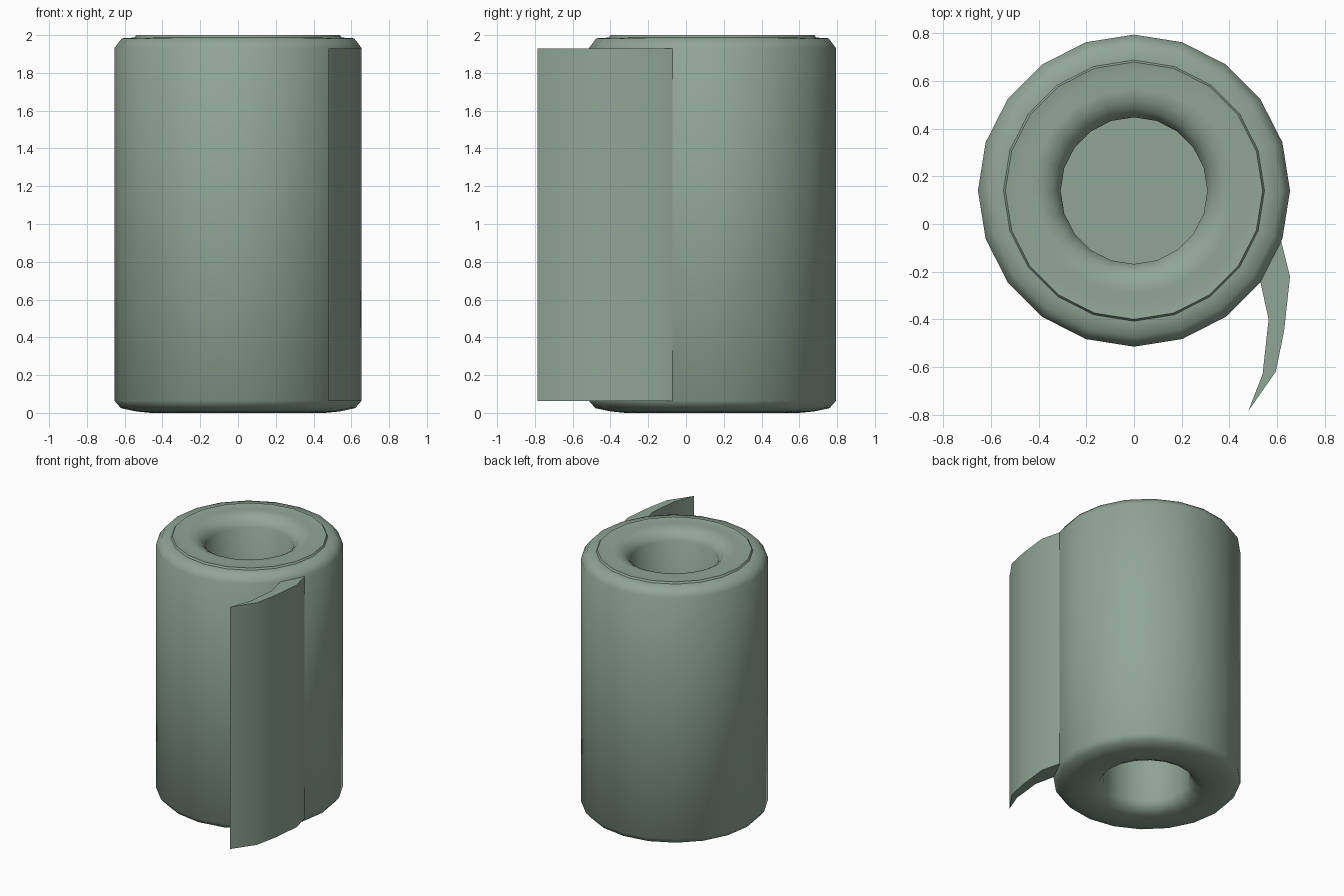
import bpy, bmesh, math

if "Cube" in bpy.data.objects:
    bpy.data.objects.remove(bpy.data.objects["Cube"])

SIDES = 20
CY = 0.14   # roll axis offset in y


def finish(name, bm, angle):
    bmesh.ops.recalc_face_normals(bm, faces=bm.faces[:])
    me = bpy.data.meshes.new(name)
    bm.to_mesh(me)
    bm.free()
    ob = bpy.data.objects.new(name, me)
    bpy.context.collection.objects.link(ob)
    mat = bpy.data.materials.get("paper") or bpy.data.materials.new("paper")
    mat.diffuse_color = (0.28, 0.38, 0.31, 1)
    mat.use_nodes = True
    mat.node_tree.nodes["Principled BSDF"].inputs["Base Color"].default_value = mat.diffuse_color
    me.materials.append(mat)
    bpy.ops.object.select_all(action='DESELECT')
    ob.select_set(True)
    bpy.context.view_layer.objects.active = ob
    bpy.ops.object.shade_smooth_by_angle(angle=math.radians(angle))
    return ob


def lathe(name, profile, angle=50, closed=False):
    bm = bmesh.new()
    rings = []
    for r, z in profile:
        rings.append([bm.verts.new((r * math.cos(math.tau * i / SIDES),
                                    CY + r * math.sin(math.tau * i / SIDES), z))
                      for i in range(SIDES)])
    pairs = list(zip(rings, rings[1:]))
    if closed:
        pairs.append((rings[-1], rings[0]))
    for a, b in pairs:
        for i in range(SIDES):
            j = (i + 1) % SIDES
            bm.faces.new((a[i], a[j], b[j], b[i]))
    return finish(name, bm, angle)


# wound roll with rounded ends and a central hole
lathe("paper_roll", [
    (0.308, 0.08), (0.34, 0.03), (0.39, 0.008), (0.46, 0.0), (0.54, 0.008),
    (0.62, 0.025), (0.655, 0.065),
    (0.655, 1.93), (0.615, 1.983), (0.548, 1.987), (0.54, 2.0), (0.49, 1.992),
    (0.43, 2.0), (0.38, 1.99), (0.34, 1.965), (0.308, 1.92)], closed=True)

# web closing the hole halfway along
bm = bmesh.new()
bmesh.ops.create_circle(bm, cap_ends=True, segments=SIDES, radius=0.309)
bmesh.ops.translate(bm, verts=bm.verts[:], vec=(0, CY, 1.0))
finish("hole_web", bm, 30)

# loose sheet end hanging off the roll
outline = [(0.615, -0.06), (0.655, -0.22), (0.63, -0.45), (0.595, -0.62),
           (0.48, -0.785), (0.54, -0.63), (0.565, -0.4), (0.53, -0.24)]
bm = bmesh.new()
base = bm.faces.new([bm.verts.new((x, y, 0.062)) for x, y in outline])
ext = bmesh.ops.extrude_face_region(bm, geom=[base], use_keep_orig=True)
bmesh.ops.translate(bm, vec=(0, 0, 1.868),
                    verts=[g for g in ext["geom"] if isinstance(g, bmesh.types.BMVert)])
finish("loose_sheet", bm, 50)
